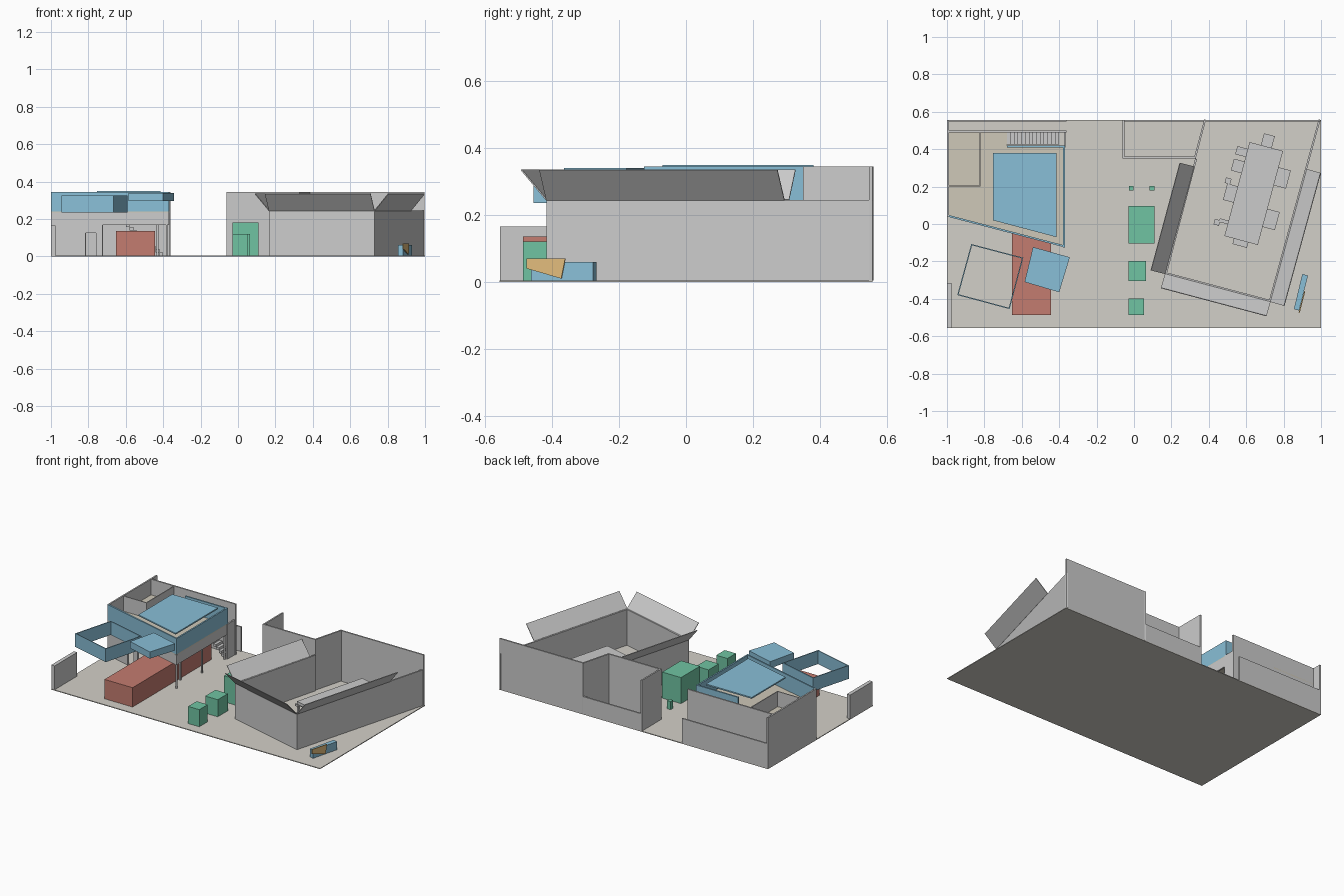
import bpy, bmesh
from math import radians
from mathutils import Vector, Matrix

if "Cube" in bpy.data.objects:
    bpy.data.objects.remove(bpy.data.objects["Cube"])

def material(name, rgb):
    m = bpy.data.materials.new(name)
    m.diffuse_color = (*rgb, 1)
    m.use_nodes = True
    m.node_tree.nodes["Principled BSDF"].inputs["Base Color"].default_value = m.diffuse_color
    return m

BLUE = material("glass_blue", (0.25, 0.52, 0.68))
GREEN = material("green", (0.16, 0.55, 0.36))
RED = material("red", (0.55, 0.2, 0.16))
TAN = material("floor_tan", (0.62, 0.58, 0.48))
SAND = material("ground_sand", (0.65, 0.63, 0.58))
ORANGE = material("orange", (0.75, 0.5, 0.2))

def finish(name, bm, mat=None):
    bmesh.ops.recalc_face_normals(bm, faces=bm.faces)
    me = bpy.data.meshes.new(name)
    bm.to_mesh(me)
    bm.free()
    ob = bpy.data.objects.new(name, me)
    bpy.context.collection.objects.link(ob)
    if mat:
        me.materials.append(mat)
    return ob

def add_prism(bm, pts, z0, z1):
    f = bm.faces.new([bm.verts.new((x, y, z0)) for x, y in pts])
    r = bmesh.ops.extrude_face_region(bm, geom=[f], use_keep_orig=True)
    bmesh.ops.translate(bm, vec=(0, 0, z1 - z0),
                        verts=[v for v in r["geom"] if isinstance(v, bmesh.types.BMVert)])

def prism(name, pts, z0, z1, mat=None):
    bm = bmesh.new()
    add_prism(bm, pts, z0, z1)
    return finish(name, bm, mat)

def box(name, x0, x1, y0, y1, z0, z1, mat=None):
    return prism(name, [(x0, y0), (x1, y0), (x1, y1), (x0, y1)], z0, z1, mat)

def wall(name, path, z0, z1, mat=None, t=0.01, closed=False):
    """Wall run along a plan path, thickness laid to the left of travel."""
    bm = bmesh.new()
    p = [Vector(q) for q in path]
    if closed:
        p.append(p[0])
    for a, b in zip(p, p[1:]):
        d = (b - a).normalized()
        n = Vector((-d.y, d.x)) * t
        add_prism(bm, [a, b, b + n, a + n], z0, z1)
    return finish(name, bm, mat)

def panel(name, quad, t=0.004, mat=None):
    bm = bmesh.new()
    bm.faces.new([bm.verts.new(q) for q in quad])
    ob = finish(name, bm, mat)
    s = ob.modifiers.new("thickness", "SOLIDIFY")
    s.thickness = t
    s.offset = 0
    return ob

# Ground slab
G = 0.005
box("ground_slab", -1, 1, -0.557, 0.557, 0, G, SAND)

# Right hall: low walls, taller back wall and side room
A, B, C = (0.165, -0.267), (0.73, -0.417), (0.997, 0.557)
wall("hall_front_walls", [(0.327, 0.35), A, B, C], G, 0.245)
wall("hall_back_wall", [(0.997, 0.557), (0.385, 0.557)], G, 0.345)
wall("room_walls", [(-0.062, 0.557), (-0.062, 0.35), (0.33, 0.35), (0.385, 0.557)], G, 0.345)
wall("room_back_low_wall", [(0.38, 0.557), (-0.06, 0.557)], G, 0.12)

# Flared flaps on the hall walls
def flap(name, a, b, out):
    lo, hi = 0.245, 0.335
    panel(name, [(*a, lo), (*b, lo), (b[0] + out[0], b[1] + out[1], hi),
                 (a[0] + out[0], a[1] + out[1], hi)])

flap("flap_left", (0.32, 0.308), A, (-0.075, 0.019))
flap("flap_front", A, B, (-0.021, -0.075))
flap("flap_right", B, (0.925, 0.294), (0.073, -0.021))

# Long table and seats, turned with the hall
TURN = Matrix.Translation((0.64, 0.163, 0)) @ Matrix.Rotation(radians(-15), 4, 'Z')
def turned_box(name, u, v, su, sv, z0, z1):
    ob = box(name, u - su / 2, u + su / 2, v - sv / 2, v + sv / 2, z0, z1)
    ob.data.transform(TURN)

turned_box("table_top", 0, 0, 0.185, 0.52, 0.11, 0.13)
for i, v in enumerate((-0.18, 0.18)):
    turned_box(f"table_leg_{i}", 0, v, 0.13, 0.03, G, 0.11)
seats = [(0, 0.29, 0.06, 0.07), (0, -0.27, 0.08, 0.04),
         (-0.12, 0.2, 0.06, 0.045), (-0.12, 0.12, 0.06, 0.065), (-0.12, -0.03, 0.06, 0.09),
         (-0.15, 0.03, 0.03, 0.03), (-0.15, -0.2, 0.03, 0.03), (-0.115, -0.185, 0.05, 0.02),
         (0.125, 0.12, 0.07, 0.1), (0.125, -0.11, 0.07, 0.1)]
for i, (u, v, su, sv) in enumerate(seats):
    turned_box(f"seat_{i}", u, v, su, sv, 0.06, 0.075)
    turned_box(f"seat_leg_{i}", u, v, su * 0.4, sv * 0.4, G, 0.06)

# Sign block with an angled front panel
prism("sign_block", [(0.9, -0.267), (0.855, -0.455), (0.882, -0.463), (0.93, -0.277)], G, 0.06, BLUE)
def on_sign(y, z):
    return (0.886 + (y + 0.463) * 0.26, y, z)
panel("sign_panel", [on_sign(-0.475, 0.07), on_sign(-0.36, 0.07), on_sign(-0.372, 0.01),
                     on_sign(-0.475, 0.04)], 0.006, ORANGE)

# Green blocks and small posts
box("green_block_large", -0.03, 0.11, -0.105, 0.096, G, 0.18, GREEN)
box("green_block_mid", -0.03, 0.063, -0.305, -0.197, G, 0.12, GREEN)
box("green_block_front", -0.03, 0.053, -0.487, -0.397, G, 0.12, GREEN)
for i, x in enumerate((-0.015, 0.097)):
    box(f"green_post_{i}", x - 0.013, x + 0.013, 0.178, 0.204, G, 0.06, GREEN)

# Red container running under the left building
box("red_container", -0.652, -0.443, -0.487, 0.35, G, 0.135, RED)

# Left building
W, E = (-1, 0.04), (-0.37, -0.125)
def facade(x):
    return (x, W[1] + (x - W[0]) * (E[1] - W[1]) / (E[0] - W[0]))

box("gate_wall", -1, -0.975, -0.555, -0.315, G, 0.165)
box("west_wall", -1, -0.99, 0.04, 0.557, G, 0.345)
wall("rear_wall", [(-0.36, 0.5), (-1, 0.5)], G, 0.345)
wall("rear_low_wall", [(-0.36, 0.557), (-1, 0.557)], G, 0.17)
wall("facade_west", [W, facade(-0.815)], G, 0.168)
wall("facade_pier", [facade(-0.76), facade(-0.725)], G, 0.168)
wall("door_lintel", [facade(-0.815), facade(-0.76)], 0.125, 0.168)
wall("overhang_band", [W, E, (-0.37, 0.42)], 0.168, 0.235)
wall("stair_side_wall", [(-0.365, 0.41), (-0.365, 0.5)], G, 0.24)
for i, (x, y) in enumerate(((-0.38, -0.11), (-0.38, 0.16), (-0.43, 0.0), (-0.38, 0.4))):
    box(f"column_{i}", x - 0.005, x + 0.005, y - 0.005, y + 0.005, G, 0.23)
prism("upper_floor", [W, E, (-0.37, 0.42), (-0.68, 0.42), (-0.68, 0.5), (-1, 0.5)], 0.23, 0.24, TAN)
wall("upper_glass_walls", [W, E, (-0.37, 0.42), (-0.68, 0.42)], 0.24, 0.345, BLUE)
wall("upper_room_walls", [(-1, 0.2), (-0.82, 0.2), (-0.82, 0.5)], 0.24, 0.342, t=0.006)
prism("glass_roof", [(-0.755, 0.38), (-0.755, 0.02), (-0.415, -0.07), (-0.415, 0.38)], 0.34, 0.349, BLUE)

# Stair behind the upper room
N = 14
for i in range(N):
    x = -0.4 - i * 0.02
    z = G + (i + 1) * 0.235 / N
    box(f"stair_step_{i}", x - 0.02, x, 0.425, 0.498, z - 0.017, z)

# Projecting blue frame and box
wall("blue_frame", [(-0.87, -0.107), (-0.945, -0.38), (-0.665, -0.455), (-0.592, -0.18)],
     0.235, 0.325, BLUE, t=0.006, closed=True)
prism("blue_box", [(-0.54, -0.123), (-0.585, -0.31), (-0.4, -0.365), (-0.343, -0.178)], 0.295, 0.34, BLUE)
